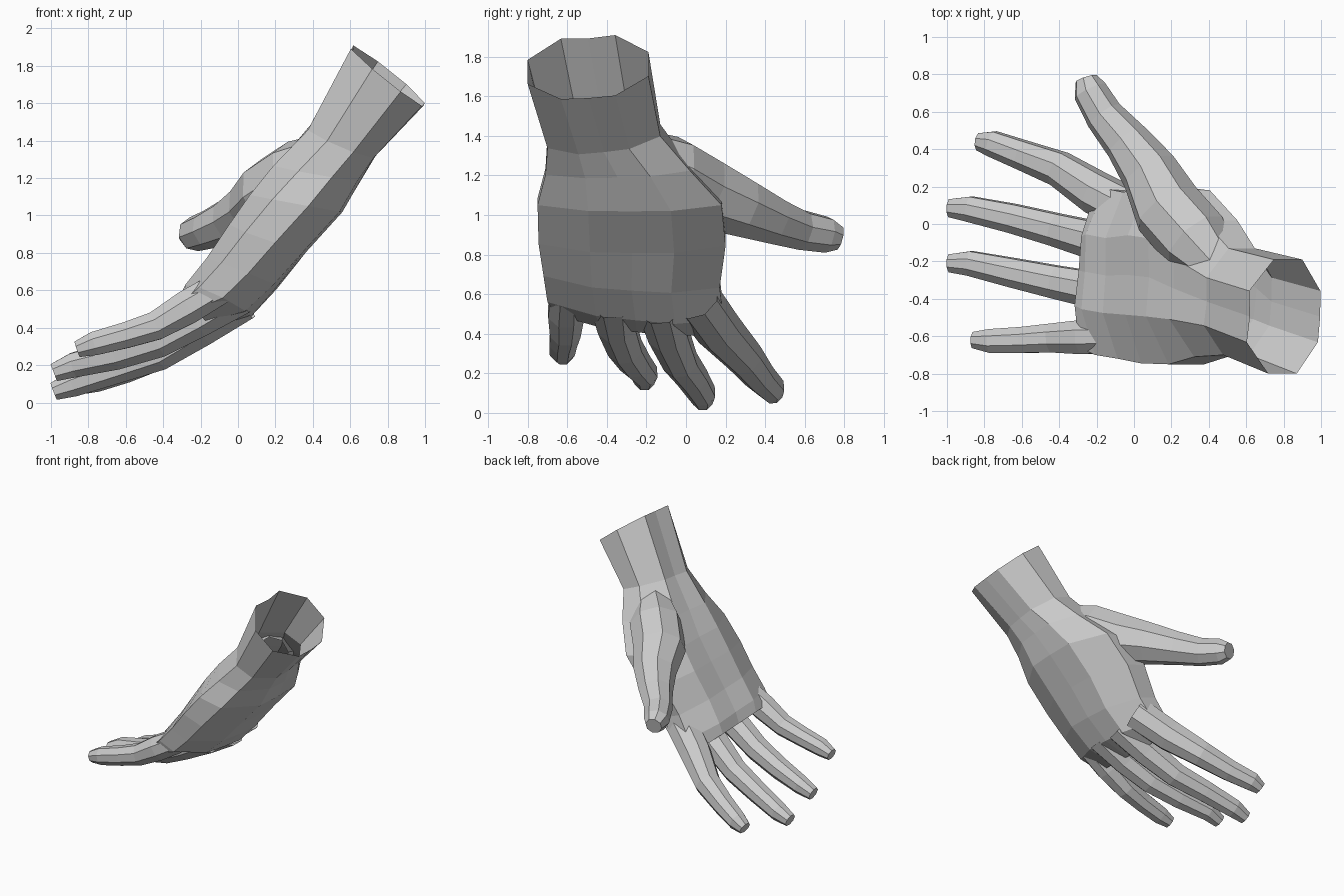
import bpy, bmesh
from math import cos, sin, pi
from mathutils import Vector

if "Cube" in bpy.data.objects:
    bpy.data.objects.remove(bpy.data.objects["Cube"])


def loft(name, rings, cap_start=False, cap_end=True):
    """Skin a list of equal-sized rings of points into one flat-shaded object."""
    bm = bmesh.new()
    loops = [[bm.verts.new(p) for p in ring] for ring in rings]
    n = len(loops[0])
    for a, b in zip(loops, loops[1:]):
        for i in range(n):
            j = (i + 1) % n
            bm.faces.new((a[i], a[j], b[j], b[i]))
    if cap_start:
        bm.faces.new(loops[0][::-1])
    if cap_end:
        bm.faces.new(loops[-1])
    bmesh.ops.recalc_face_normals(bm, faces=bm.faces)
    mesh = bpy.data.meshes.new(name)
    bm.to_mesh(mesh)
    bm.free()
    obj = bpy.data.objects.new(name, mesh)
    bpy.context.collection.objects.link(obj)
    return obj


def digit(name, path, tall=1.0, sides=8):
    """Faceted tube through (x, y, z, radius) points, rooted inside the palm."""
    pts = [Vector(p[:3]) for p in path]
    up_ref = Vector((-0.6, 0, 0.8))
    rings = []
    for i, p in enumerate(pts):
        tangent = (pts[min(i + 1, len(pts) - 1)] - pts[max(i - 1, 0)]).normalized()
        side = tangent.cross(up_ref).normalized()
        up = side.cross(tangent)
        r = path[i][3]
        angles = [2 * pi * (k + 0.5) / sides for k in range(sides)]
        rings.append([p + r * 1.04 * (side * cos(a) + up * sin(a) * tall) for a in angles])
    return loft(name, rings)


# Wrist and palm: little-finger edge, thumb edge, palm (x, z), back (x, z)
stations = [
    ((.80, -.80, 1.72), (.83, -.19, 1.76), (.61, 1.90), (.99, 1.595)),
    ((.55, -.70, 1.37), (.58, -.13, 1.43), (.38, 1.47), (.73, 1.32)),
    ((.42, -.71, 1.22), (.47, .02, 1.24), (.20, 1.27), (.65, 1.19)),
    ((.27, -.75, 1.07), (.30, .18, 1.07), (.07, 1.11), (.55, 1.02)),
    ((.10, -.745, .88), (.13, .20, .87), (-.04, .95), (.36, .81)),
    ((-.03, -.72, .72), (.00, .17, .66), (-.16, .76), (.20, .62)),
    ((-.15, -.70, .59), (-.10, .19, .50), (-.27, .61), (.05, .47)),
    ((-.26, -.66, .52), (-.18, .16, .42), (-.30, .53), (-.15, .41)),
]
# Section outline: u runs across the hand, v from back (-1) to palm (+1)
outline = [(1, .4), (.45, 1), (0, .95), (-.45, 1), (-1, .4),
           (-1, -.4), (-.45, -1), (0, -1.03), (.45, -1), (1, -.4)]
rings = []
for little, thumb, palm, back in stations:
    little, thumb = Vector(little), Vector(thumb)
    centre, across = (little + thumb) / 2, (thumb - little) / 2
    to_palm = Vector((palm[0], centre.y, palm[1])) - centre
    to_back = Vector((back[0], centre.y, back[1])) - centre
    rings.append([centre + across * u + (to_palm * v if v > 0 else to_back * -v)
                  for u, v in outline])
loft("palm_and_wrist", rings)

# Fingers
digit("index_finger", [(.02, .05, .58, .12), (-.20, .165, .42, .115), (-.40, .295, .28, .095),
                       (-.60, .37, .185, .08), (-.76, .43, .125, .07), (-.83, .44, .09, .048)])
digit("middle_finger", [(.02, -.13, .55, .12), (-.20, -.09, .40, .105), (-.42, -.03, .26, .09),
                        (-.65, .03, .18, .08), (-.88, .08, .10, .07), (-.985, .085, .06, .05)])
digit("ring_finger", [(.00, -.37, .58, .12), (-.22, -.35, .44, .10), (-.42, -.31, .33, .09),
                      (-.65, -.26, .255, .08), (-.88, -.21, .20, .068), (-.985, -.21, .16, .05)])
digit("little_finger", [(-.10, -.60, .61, .09), (-.27, -.605, .51, .095), (-.44, -.61, .41, .08),
                        (-.60, -.62, .36, .072), (-.77, -.625, .315, .066), (-.86, -.62, .285, .045)])

# Thumb with its muscle pad at the base
digit("thumb", [(.47, -.25, 1.32, .12), (.33, -.09, 1.22, .185), (.18, .08, 1.12, .185),
                (.08, .28, 1.04, .15), (-.04, .44, .975, .12), (-.16, .58, .925, .10),
                (-.235, .71, .90, .09), (-.255, .775, .885, .06)])
